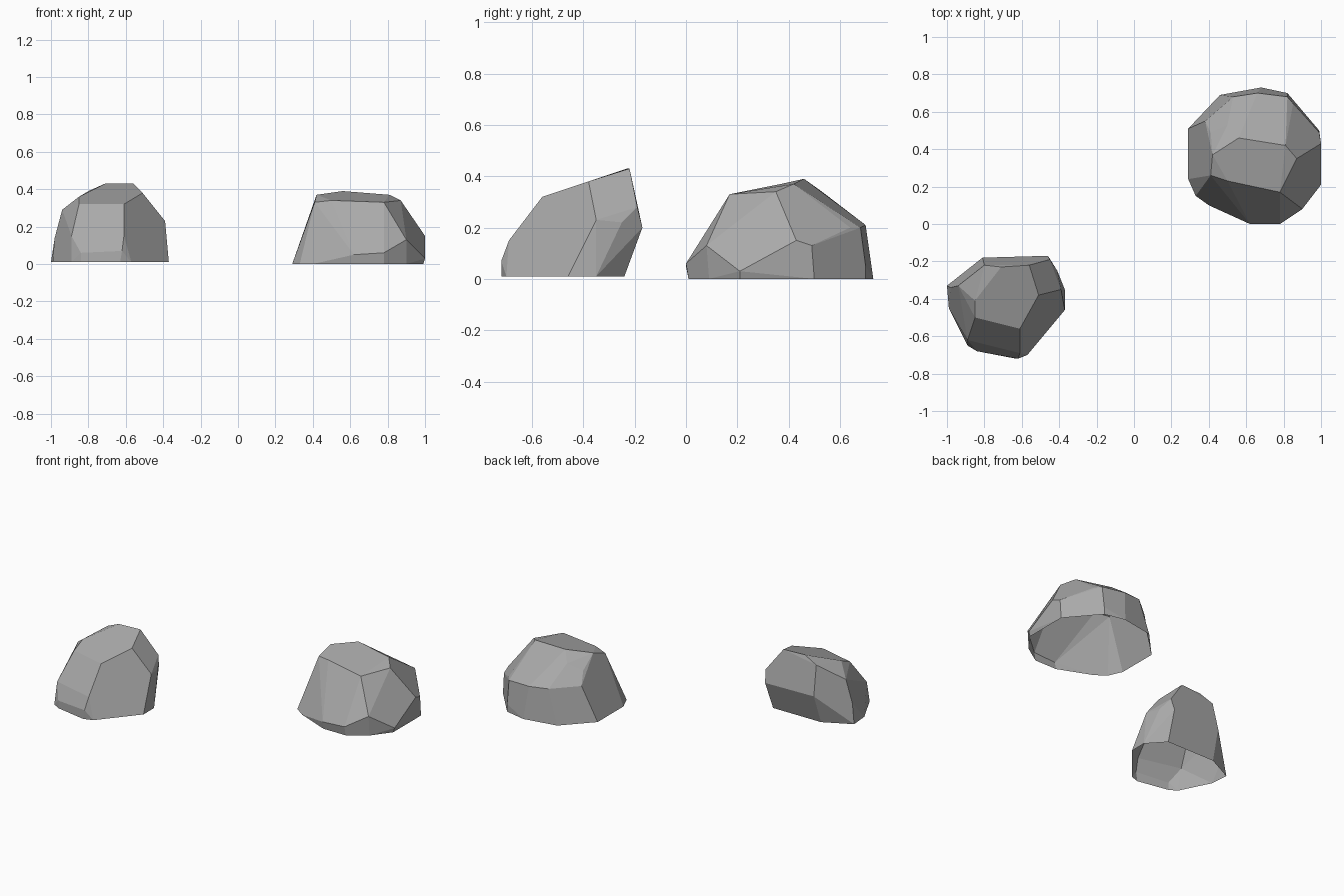
import bpy
import bmesh
from math import radians
from mathutils import Vector


def make_material(name, colour):
    """Plain flat colour for viewport and render."""
    material = bpy.data.materials.new(name)
    material.use_nodes = True
    material.diffuse_color = colour
    shader = material.node_tree.nodes["Principled BSDF"]
    shader.inputs["Base Color"].default_value = colour
    shader.inputs["Roughness"].default_value = 0.9
    return material


def make_boulder(name, material, base, base_height, corners):
    """Wrap a faceted hull around the ground outline and the chipped corners, open below."""
    mesh_builder = bmesh.new()
    for x, y in base:
        mesh_builder.verts.new(Vector((x, y, base_height)))
    for corner in corners:
        mesh_builder.verts.new(Vector(corner))
    hull = bmesh.ops.convex_hull(mesh_builder, input=mesh_builder.verts[:])
    spare = {item for key in ("geom_interior", "geom_unused") for item in hull[key]
             if isinstance(item, bmesh.types.BMVert)}
    bmesh.ops.delete(mesh_builder, geom=list(spare), context="VERTS")

    # Merge nearly flat neighbours into broad chipped facets
    bmesh.ops.dissolve_limit(mesh_builder, angle_limit=radians(9),
                             verts=mesh_builder.verts[:], edges=mesh_builder.edges[:])
    bmesh.ops.recalc_face_normals(mesh_builder, faces=mesh_builder.faces[:])

    # The underside is open
    underside = [face for face in mesh_builder.faces
                 if all(vert.co.z < base_height + 0.001 for vert in face.verts)]
    bmesh.ops.delete(mesh_builder, geom=underside, context="FACES")

    mesh = bpy.data.meshes.new(name)
    mesh_builder.to_mesh(mesh)
    mesh_builder.free()
    mesh.materials.append(material)
    boulder = bpy.data.objects.new(name, mesh)
    bpy.context.collection.objects.link(boulder)
    return boulder


default_cube = bpy.data.objects.get("Cube")
if default_cube:
    bpy.data.objects.remove(default_cube, do_unlink=True)

stone = make_material("grey stone", (0.4, 0.4, 0.4, 1))

# Broad boulder at the back left
broad_base = [(0.29, 0.51), (0.29, 0.24), (0.33, 0.15), (0.4, 0.1), (0.62, 0.01),
              (0.78, 0.01), (0.9, 0.09), (0.99, 0.21), (0.99, 0.5), (0.82, 0.7),
              (0.68, 0.73), (0.46, 0.69)]
broad_corners = [
    # lower chips
    (0.62, 0, 0.05), (0.78, 0, 0.06), (0.9, 0.08, 0.13), (1, 0.21, 0.03),
    (1, 0.43, 0.15), (0.99, 0.49, 0.13), (0.82, 0.7, 0.05),
    # shoulder
    (0.85, 0.64, 0.2), (0.82, 0.68, 0.2), (0.66, 0.7, 0.21), (0.53, 0.68, 0.22),
    (0.38, 0.55, 0.23), (0.41, 0.49, 0.3),
    # crown
    (0.5, 0.53, 0.34), (0.56, 0.46, 0.39), (0.81, 0.42, 0.37), (0.87, 0.35, 0.34),
    (0.78, 0.17, 0.33), (0.5, 0.23, 0.34), (0.41, 0.26, 0.33), (0.42, 0.37, 0.37),
]
make_boulder("broad_boulder", stone, broad_base, 0, broad_corners)

# Narrow boulder at the front right
narrow_base = [(-1, -0.33), (-0.99, -0.45), (-0.89, -0.65), (-0.84, -0.68),
               (-0.63, -0.72), (-0.57, -0.7), (-0.37, -0.46), (-0.37, -0.35),
               (-0.47, -0.24), (-0.82, -0.24)]
narrow_corners = [
    # lower chips
    (-0.84, -0.68, 0.06), (-0.62, -0.72, 0.07), (-0.61, -0.69, 0.15),
    (-0.89, -0.62, 0.15), (-0.98, -0.34, 0.14),
    # shoulder
    (-0.39, -0.35, 0.23), (-0.41, -0.25, 0.22), (-0.46, -0.17, 0.2),
    (-0.81, -0.18, 0.2), (-0.45, -0.19, 0.28), (-0.94, -0.33, 0.29),
    # crown
    (-0.61, -0.56, 0.32), (-0.85, -0.5, 0.32), (-0.85, -0.41, 0.36),
    (-0.51, -0.38, 0.38), (-0.56, -0.22, 0.43), (-0.71, -0.23, 0.43),
    (-0.8, -0.22, 0.39),
]
make_boulder("narrow_boulder", stone, narrow_base, 0.01, narrow_corners)
